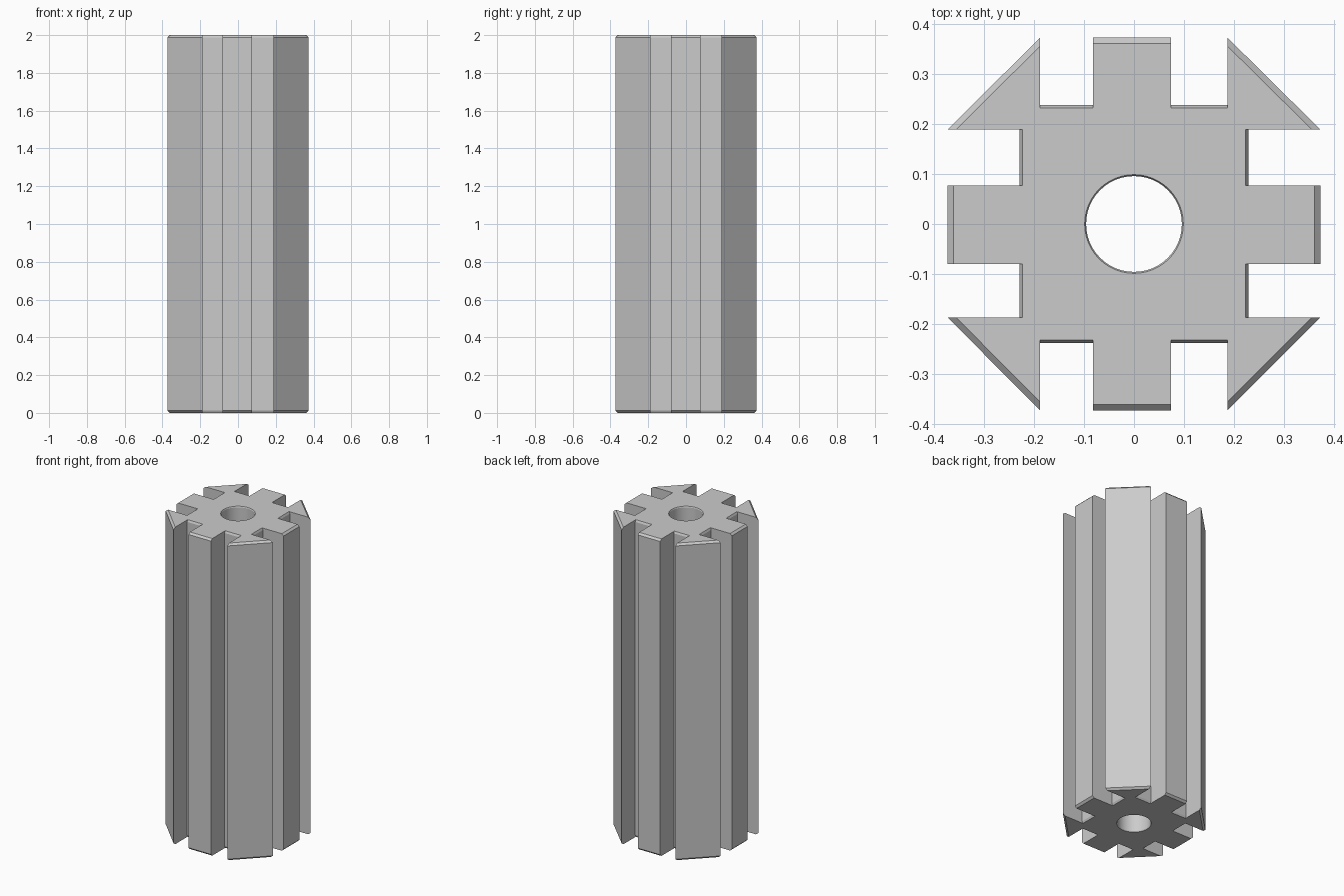
import bpy, bmesh
from math import cos, sin, tau

if "Cube" in bpy.data.objects:
    bpy.data.objects.remove(bpy.data.objects["Cube"])

HEIGHT, REACH = 2.0, 0.374
CHAMFER = 0.012
FLOOR_X, FLOOR_Y = 0.23, 0.239        # slot floor distances from the axis
XS = [-0.188, -0.082, 0.074, 0.187]   # slot walls on front and back
YS = [-0.187, -0.080, 0.077, 0.189]   # slot walls on left and right
BORE, SIDES = 0.096, 48


def side(walls, reach, tip, floor):
    """Two slots with a square tooth between: (distance, position) pairs."""
    a, b, c, d = walls
    return [(tip, a), (floor, a), (floor, b), (reach, b),
            (reach, c), (floor, c), (floor, d), (tip, d)]


def outline(inset):
    """Slotted octagon, counter-clockwise; walls of the slots stay put."""
    reach, tip = REACH - inset, REACH - inset * 1.414
    fx, fy = FLOOR_X - inset * 0.5, FLOOR_Y - inset * 0.5
    right = side(YS, reach, tip, fx)
    back = side(XS[::-1], reach, tip, fy)
    left = side(YS[::-1], reach, tip, fx)
    front = side(XS, reach, tip, fy)
    return ([(d, p) for d, p in right] + [(p, d) for d, p in back] +
            [(-d, p) for d, p in left] + [(p, -d) for d, p in front])


def circle(r):
    return [(r * cos(tau * i / SIDES), r * sin(tau * i / SIDES)) for i in range(SIDES)]


bm = bmesh.new()


def skin(levels):
    """Join a stack of closed rings with quads; return the two end rims."""
    rings = [[bm.verts.new((x, y, z)) for x, y in pts] for pts, z in levels]
    for lo, hi in zip(rings, rings[1:]):
        for i in range(len(lo)):
            j = (i + 1) % len(lo)
            bm.faces.new((lo[i], lo[j], hi[j], hi[i]))
    rim = lambda r: [bm.edges.get((r[i], r[i - 1])) for i in range(len(r))]
    return rim(rings[0]), rim(rings[-1])


# Slotted outer wall with chamfered ends
outer = skin([(outline(CHAMFER), 0), (outline(0), CHAMFER),
              (outline(0), HEIGHT - CHAMFER), (outline(CHAMFER), HEIGHT)])

# Through bore with a slight lead-in
bore = skin([(circle(BORE + 0.003), 0), (circle(BORE), 0.006),
             (circle(BORE), HEIGHT - 0.006), (circle(BORE + 0.003), HEIGHT)])

# End faces
for rim, hole in zip(outer, bore):
    bmesh.ops.triangle_fill(bm, edges=rim + hole, use_beauty=True)
bmesh.ops.recalc_face_normals(bm, faces=bm.faces)

mesh = bpy.data.meshes.new("slotted_column")
bm.to_mesh(mesh)
bm.free()
column = bpy.data.objects.new("slotted_column", mesh)
bpy.context.collection.objects.link(column)
bpy.context.view_layer.objects.active = column
column.select_set(True)
bpy.ops.object.shade_smooth_by_angle(angle=0.35)
